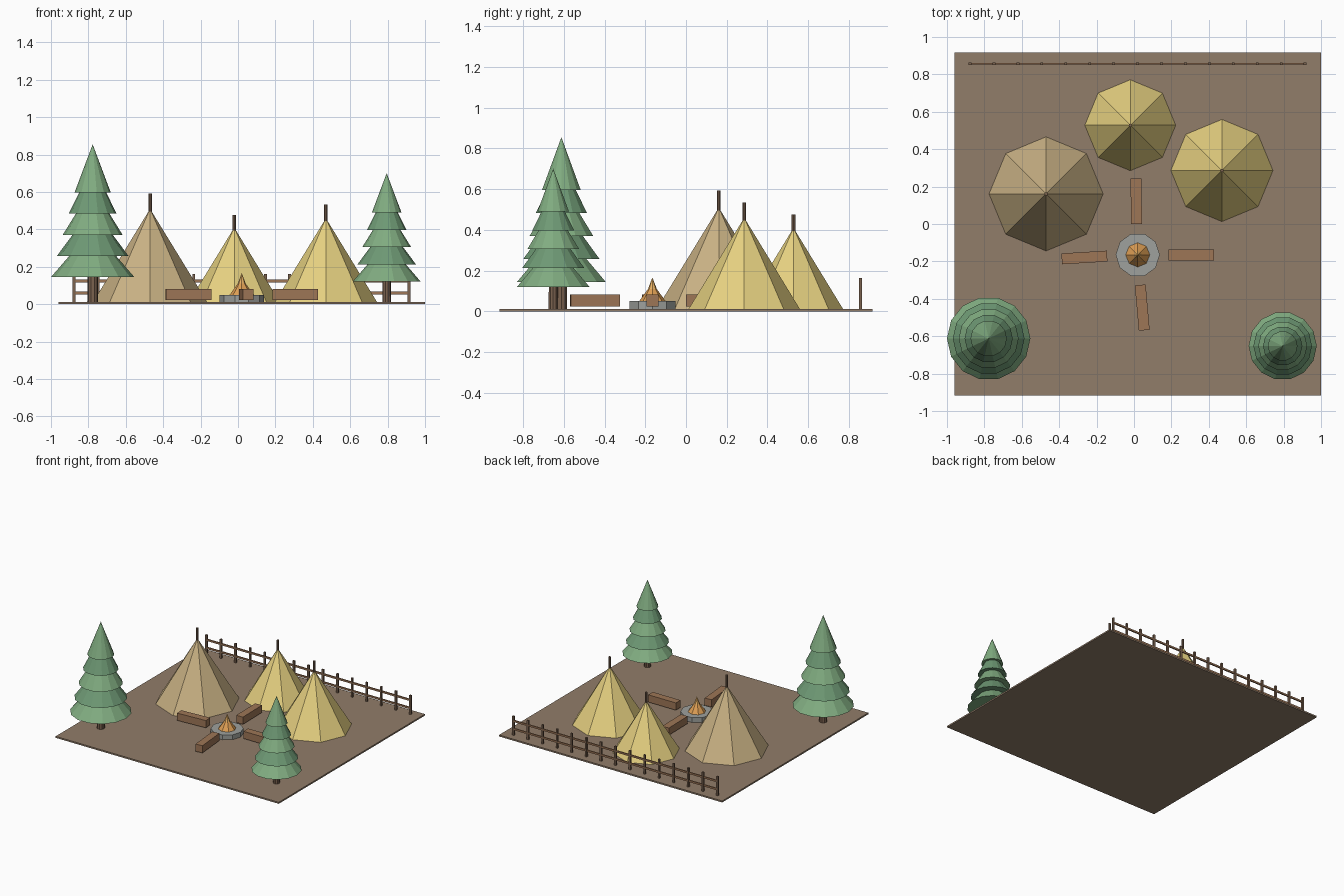
import bpy
from math import radians, pi

if "Cube" in bpy.data.objects:
    bpy.data.objects.remove(bpy.data.objects["Cube"])

GROUND = 0.012


def material(name, hex_rgb):
    rgb = [((hex_rgb >> s) & 255) / 255 for s in (16, 8, 0)]
    mat = bpy.data.materials.new(name)
    mat.diffuse_color = [c ** 2.2 for c in rgb] + [1]
    mat.use_nodes = True
    mat.node_tree.nodes["Principled BSDF"].inputs["Base Color"].default_value = mat.diffuse_color
    return mat


earth = material("earth", 0x907C69)
bark = material("bark", 0x7A6250)
log_wood = material("log_wood", 0x9C7557)
khaki = material("khaki_canvas", 0xC8B083)
yellow = material("yellow_canvas", 0xE6D080)
leaf_light = material("leaf_light", 0x80AB80)
leaf_dark = material("leaf_dark", 0x6E9874)
stone = material("stone", 0x9DA09C)
flame_orange = material("flame_orange", 0xDE9E55)
flame_bright = material("flame_bright", 0xEBB366)


def finish(name, mat):
    obj = bpy.context.object
    obj.name = name
    obj.data.materials.append(mat)
    return obj


def box(name, loc, size, mat, angle=0):
    bpy.ops.mesh.primitive_cube_add(size=1, location=loc, rotation=(0, 0, radians(angle)))
    obj = bpy.context.object
    obj.scale = size
    return finish(name, mat)


def cone(name, x, y, z0, z1, r0, r1, sides, mat):
    # Tapered prism from z0 to z1 with a corner pointing along +x
    bpy.ops.mesh.primitive_cone_add(vertices=sides, radius1=r0, radius2=r1, depth=z1 - z0,
                                    location=(x, y, (z0 + z1) / 2), rotation=(0, 0, pi / 2))
    return finish(name, mat)


def tent(name, x, y, radius, top, pole_top, mat):
    cone(name + "_canvas", x, y, GROUND, top, radius, 0.006, 8, mat)
    cone(name + "_pole", x, y, top - 0.05, pole_top, 0.009, 0.009, 8, bark)


def tree(name, x, y, s):
    cone(name + "_trunk", x, y, GROUND, GROUND + 0.3 * s, 0.029 * s, 0.027 * s, 10, bark)
    for i in range(5):
        z = GROUND + (0.133 + 0.113 * i) * s
        cone(f"{name}_foliage_{i + 1}", x, y, z, z + 0.258 * s, (0.223 - 0.0315 * i) * s, 0,
             14, leaf_dark if i % 2 else leaf_light)


# Ground slab
box("ground", (0.02, 0, GROUND / 2), (1.96, 1.834, GROUND), earth)

# Tents
tent("large_tent", -0.47, 0.161, 0.305, 0.50, 0.593, khaki)
tent("small_tent", -0.02, 0.528, 0.243, 0.40, 0.476, yellow)
tent("medium_tent", 0.47, 0.286, 0.273, 0.45, 0.534, yellow)

# Trees
tree("large_tree", -0.777, -0.612, 1.0)
tree("small_tree", 0.795, -0.652, 0.817)

# Campfire
cone("fire_stones", 0.02, -0.165, GROUND, 0.05, 0.118, 0.118, 10, stone)
cone("outer_flame", 0.02, -0.165, 0.04, 0.14, 0.072, 0, 8, flame_orange)
cone("inner_flame", 0.02, -0.165, 0.045, 0.167, 0.046, 0, 8, flame_bright)

# Log seats around the fire
seats = [(0.012, 0.122, 91), (-0.265, -0.179, 3.5), (0.306, -0.165, 0), (0.044, -0.447, 95)]
for i, (x, y, angle) in enumerate(seats):
    box(f"log_seat_{i + 1}", (x, y, 0.053), (0.243, 0.058, 0.058), log_wood, angle)

# Rear fence
for i in range(15):
    box(f"fence_post_{i + 1}", (-0.877 + 0.128 * i, 0.857, (GROUND + 0.163) / 2),
        (0.015, 0.014, 0.163 - GROUND), bark)
for i, z in enumerate((0.06, 0.124)):
    box(f"fence_rail_{i + 1}", (0.019, 0.857, z), (1.8, 0.010, 0.014), log_wood)
